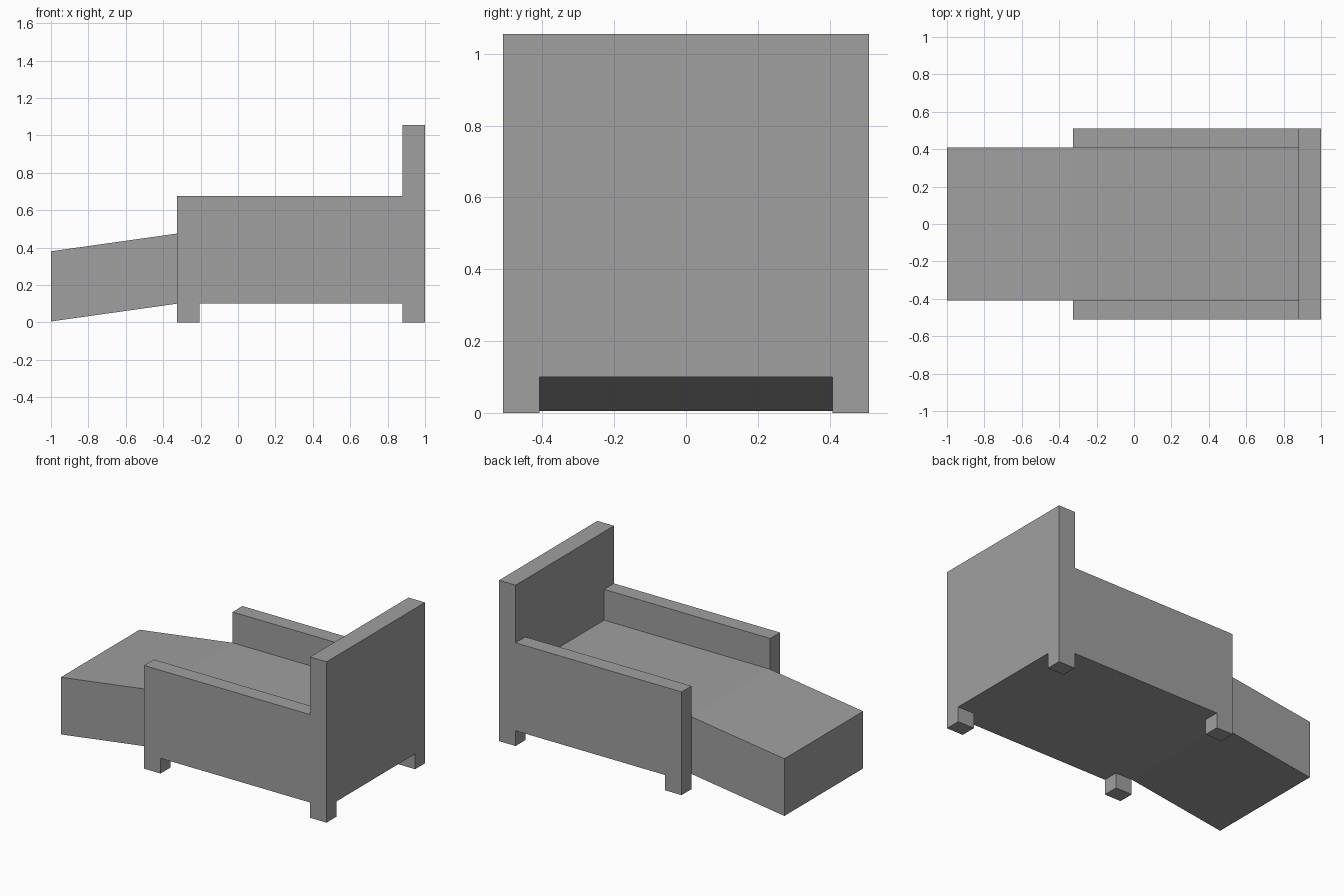
import bpy
import bmesh
from mathutils import Vector

cube = bpy.data.objects.get("Cube")
if cube:
    bpy.data.objects.remove(cube, do_unlink=True)

grey = bpy.data.materials.new("plain grey")
grey.use_nodes = True
colour = (0.35, 0.35, 0.35, 1)
grey.diffuse_color = colour
grey.node_tree.nodes["Principled BSDF"].inputs["Base Color"].default_value = colour


def prism(name, points, direction):
    """Extrude a closed outline of 3D points along a direction."""
    bm = bmesh.new()
    face = bm.faces.new([bm.verts.new(p) for p in points])
    result = bmesh.ops.extrude_face_region(bm, geom=[face])
    moved = [v for v in result["geom"] if isinstance(v, bmesh.types.BMVert)]
    bmesh.ops.translate(bm, verts=moved, vec=Vector(direction))
    bmesh.ops.recalc_face_normals(bm, faces=bm.faces)
    mesh = bpy.data.meshes.new(name)
    bm.to_mesh(mesh)
    bm.free()
    mesh.materials.append(grey)
    obj = bpy.data.objects.new(name, mesh)
    bpy.context.collection.objects.link(obj)
    return obj


# Main dimensions
FRONT, BACK, END = -0.325, 0.88, 1.0
INNER, OUTER = 0.408, 0.51
UNDER, SEAT, ARM, TOP = 0.1, 0.475, 0.677, 1.055
LEG_END = FRONT + END - BACK

# Seat and sloping footrest
seat = [(FRONT, UNDER), (BACK, UNDER), (BACK, SEAT), (FRONT, SEAT)]
footrest = [(-1, 0.005), (FRONT, UNDER), (FRONT, SEAT), (-1, 0.38)]
for name, outline in (("seat", seat), ("footrest", footrest)):
    prism(name, [(x, -INNER, z) for x, z in outline], (0, 2 * INNER, 0))

# Arms, each with its front leg
arm = [(FRONT, 0), (LEG_END, 0), (LEG_END, UNDER),
       (BACK, UNDER), (BACK, ARM), (FRONT, ARM)]
for name, side in (("left_arm", 1), ("right_arm", -1)):
    # The arm on +y lies to the rear of the model frame
    prism(name, [(x, side * INNER, z) for x, z in arm],
          (0, side * (OUTER - INNER), 0))

# Backrest with its two legs
half = [(INNER, UNDER), (INNER, 0), (OUTER, 0), (OUTER, TOP)]
back = half + [(-y, z) for y, z in reversed(half)]
prism("backrest", [(BACK, y, z) for y, z in back], (END - BACK, 0, 0))
